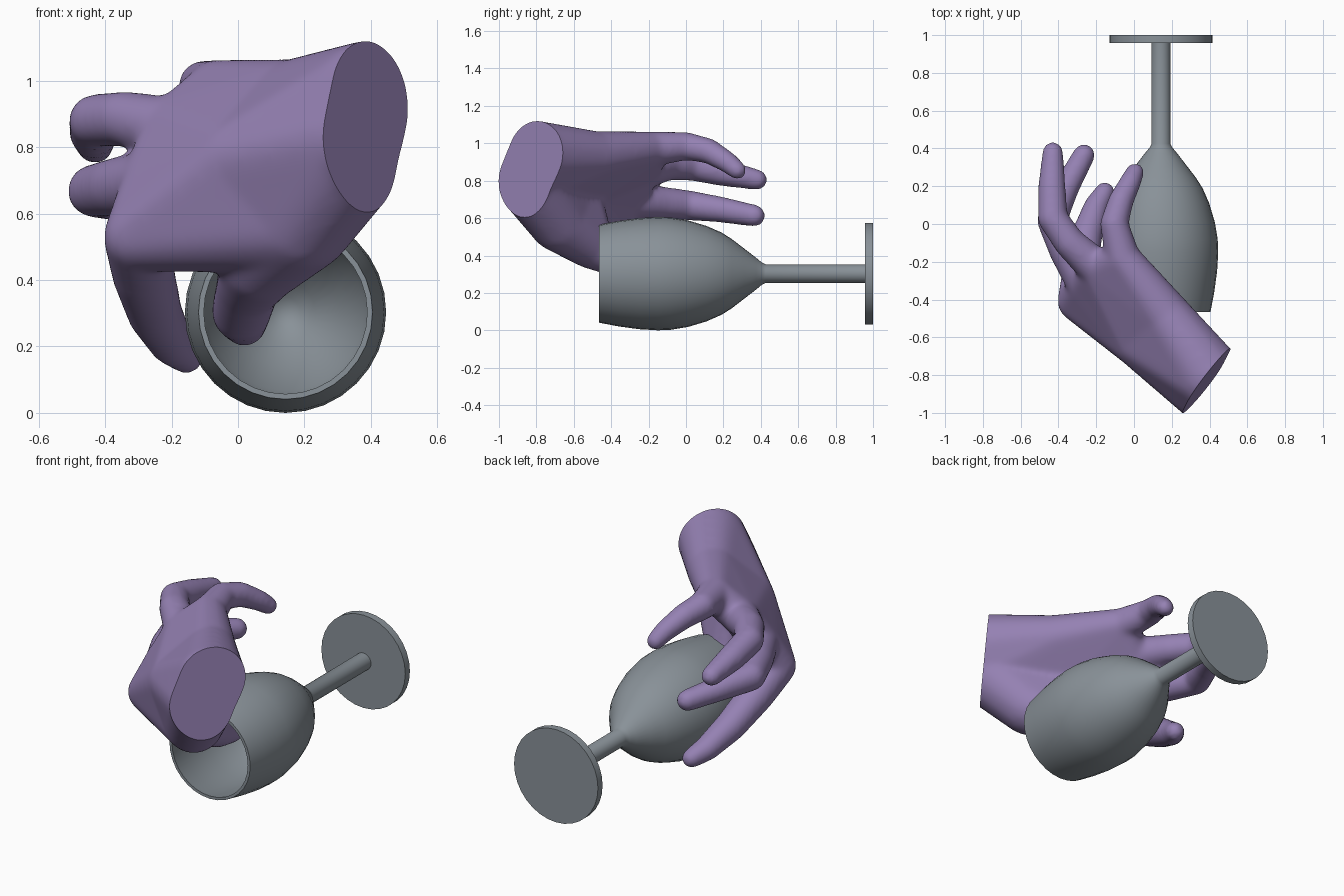
import bpy, bmesh, math
from mathutils import Vector

if "Cube" in bpy.data.objects:
    bpy.data.objects.remove(bpy.data.objects["Cube"])


def link(name, bm, color):
    mesh = bpy.data.meshes.new(name)
    bm.to_mesh(mesh)
    bm.free()
    ob = bpy.data.objects.new(name, mesh)
    bpy.context.collection.objects.link(ob)
    bpy.ops.object.select_all(action='DESELECT')
    ob.select_set(True)
    bpy.context.view_layer.objects.active = ob
    mat = bpy.data.materials.new(name + "_color")
    mat.diffuse_color = (*color, 1)
    mat.use_nodes = True
    mat.node_tree.nodes["Principled BSDF"].inputs["Base Color"].default_value = mat.diffuse_color
    mesh.materials.append(mat)
    return ob


# wine glass: (radius, y) profile turned about the y direction
CX, CZ = 0.143, 0.303
profile = [(0, 1.0), (0.272, 1.0), (0.272, 0.957), (0.05, 0.957), (0.05, 0.425), (0.06, 0.405),
           (0.085, 0.375), (0.135, 0.31), (0.185, 0.245), (0.22, 0.19), (0.255, 0.11),
           (0.285, 0.01), (0.30, -0.08), (0.303, -0.15), (0.297, -0.25), (0.282, -0.36),
           (0.262, -0.465), (0.246, -0.465), (0.265, -0.36), (0.282, -0.15), (0.265, 0.01),
           (0.235, 0.11), (0.165, 0.235), (0.09, 0.325), (0.045, 0.36), (0.02, 0.37), (0, 0.372)]
bm = bmesh.new()
vs = [bm.verts.new((CX + r, y, CZ)) for r, y in profile]
es = [bm.edges.new(p) for p in zip(vs, vs[1:])]
bmesh.ops.spin(bm, geom=vs + es, cent=(CX, 0, CZ), axis=(0, 1, 0),
               angle=2 * math.pi, steps=32)
bmesh.ops.remove_doubles(bm, verts=bm.verts[:], dist=1e-4)
bmesh.ops.recalc_face_normals(bm, faces=bm.faces[:])
link("wine_glass", bm, (0.25, 0.285, 0.315))
bpy.ops.object.shade_smooth_by_angle(angle=math.radians(35))

# unit ball used for the rounded hulls of the hand
ball = bmesh.new()
bmesh.ops.create_icosphere(ball, subdivisions=3, radius=1)
DIRS = [v.co.copy() for v in ball.verts]
ball.free()
hand = bmesh.new()


def hull(*balls):
    """Add the convex hull of balls given as (x, y, z, radius)."""
    pts = [hand.verts.new(Vector(b[:3]) + d * (b[3] + 0.006)) for b in balls for d in DIRS]
    res = bmesh.ops.convex_hull(hand, input=pts)
    bmesh.ops.delete(hand, geom=[v for v in res["geom_interior"]
                                 if isinstance(v, bmesh.types.BMVert)], context='VERTS')


def chain(*balls):
    for a, b in zip(balls, balls[1:]):
        hull(a, b)


# palm landmarks
normal = Vector((0.78, -0.61, 0.09))
wrist_top = (0.39, -0.80, 0.935, 0.18)
wrist_low = (0.355, -0.85, 0.81, 0.175)
out_top = (0.51, -0.90, 0.945, 0.185)
out_low = (0.475, -0.945, 0.81, 0.18)
middle = (0.03, -0.61, 0.75, 0.145)
heel = (0.17, -0.49, 0.93, 0.13)
thumb_root = (0.19, -0.68, 0.58, 0.155)
thumb_base = (0.07, -0.51, 0.455, 0.12)
little = (-0.06, -0.18, 0.97, 0.088)
ring = (-0.19, -0.24, 0.85, 0.095)
long = (-0.25, -0.33, 0.69, 0.095)
index = (-0.30, -0.41, 0.53, 0.10)

# palm and wrist
hull(out_top, out_low, wrist_top, wrist_low)
hull(wrist_top, wrist_low, middle, heel)
hull(heel, middle, little, ring)
hull(middle, ring, long)
hull(middle, long, index)
hull(middle, index, thumb_root)
hull(wrist_low, middle, thumb_root)
hull(thumb_root, middle, thumb_base)

# fingers and thumb
chain(little, (-0.105, 0.0, 0.985, 0.07), (-0.07, 0.12, 0.96, 0.062),
      (-0.02, 0.22, 0.90, 0.052), (0.005, 0.275, 0.855, 0.044))
chain(ring, (-0.34, -0.10, 0.885, 0.078), (-0.43, 0.03, 0.88, 0.074),
      (-0.435, 0.19, 0.845, 0.068), (-0.43, 0.38, 0.805, 0.05))
chain(long, (-0.36, -0.14, 0.68, 0.085), (-0.435, 0.02, 0.668, 0.074),
      (-0.36, 0.19, 0.645, 0.064), (-0.265, 0.365, 0.613, 0.054))
chain(index, (-0.285, -0.25, 0.42, 0.09), (-0.25, -0.06, 0.30, 0.078),
      (-0.20, 0.09, 0.21, 0.062), (-0.155, 0.17, 0.17, 0.048))
chain(thumb_base, (0.03, -0.36, 0.38, 0.092), (0.01, -0.20, 0.305, 0.085),
      (0.02, -0.09, 0.265, 0.06))

# fuse everything into one smooth skin
ob = link("hand", hand, (0.30, 0.22, 0.45))
rm = ob.modifiers.new("fuse", 'REMESH')
rm.mode = 'VOXEL'
rm.voxel_size = 0.012
sm = ob.modifiers.new("soften", 'SMOOTH')
sm.factor = 0.5
sm.iterations = 22
for name in ("fuse", "soften"):
    bpy.ops.object.modifier_apply(modifier=name)

# flat cut at the wrist
bm = bmesh.new()
bm.from_mesh(ob.data)
bmesh.ops.bisect_plane(bm, geom=bm.verts[:] + bm.edges[:] + bm.faces[:],
                       plane_co=(0.38, -0.835, 0.87), plane_no=normal, clear_outer=True)
bmesh.ops.holes_fill(bm, edges=[e for e in bm.edges if e.is_boundary], sides=0)
bm.to_mesh(ob.data)
bm.free()
bpy.ops.object.shade_smooth_by_angle(angle=math.radians(40))
